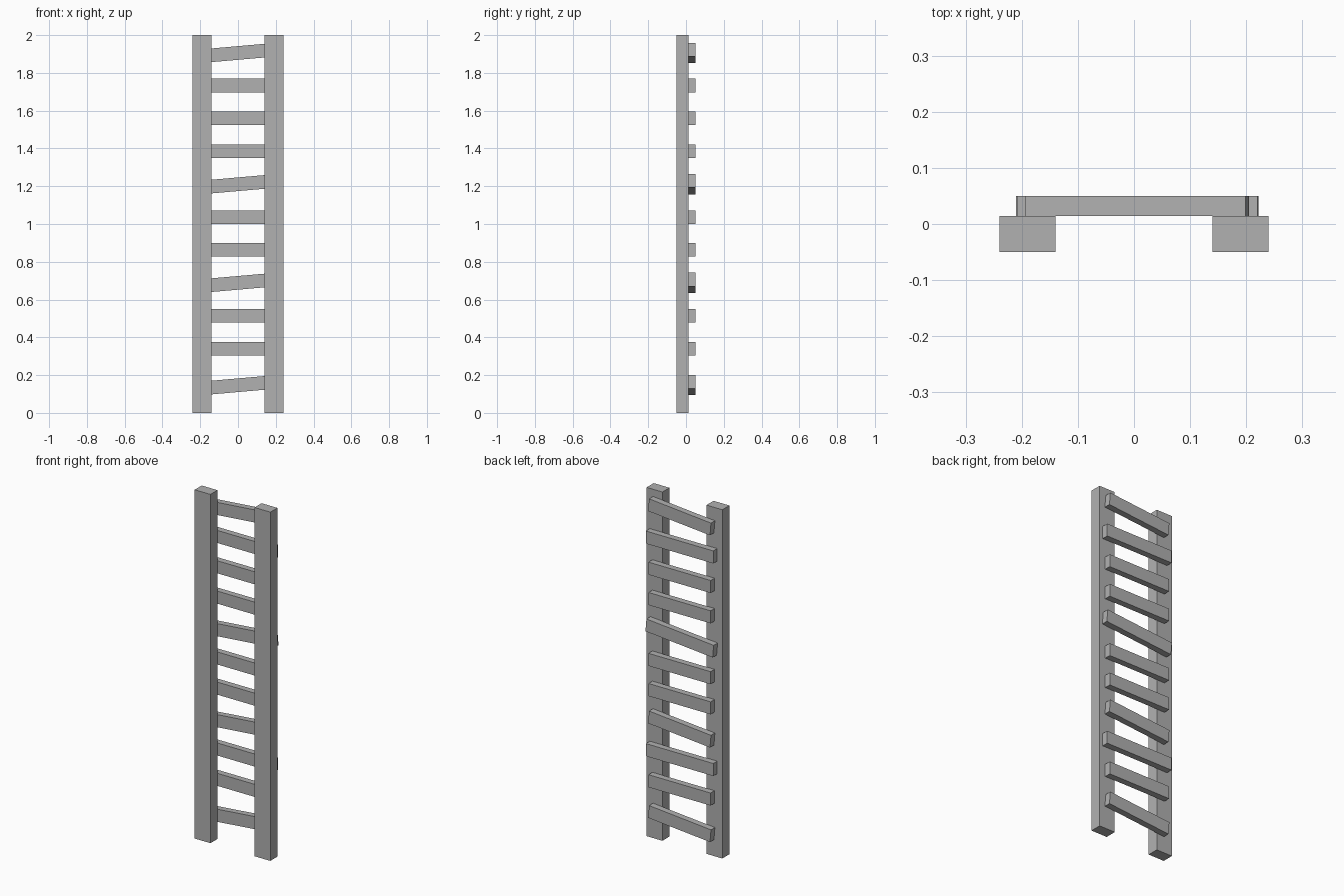
import bpy
from math import radians

if "Cube" in bpy.data.objects:
    bpy.data.objects.remove(bpy.data.objects["Cube"])

# Dark grey wood
grey = bpy.data.materials.new("dark_grey")
grey.diffuse_color = (0.44, 0.44, 0.44, 1.0)
grey.use_nodes = True
grey.node_tree.nodes["Principled BSDF"].inputs["Base Color"].default_value = grey.diffuse_color


def box(name, size, location, tilt=0.0):
    bpy.ops.mesh.primitive_cube_add(size=1, location=location)
    obj = bpy.context.object
    obj.name = name
    obj.scale = size
    bpy.ops.object.transform_apply(location=False, rotation=False, scale=True)
    obj.rotation_euler.y = -radians(tilt)
    obj.data.materials.append(grey)
    return obj


# Upright rails
for side, name in ((-1, "left_rail"), (1, "right_rail")):
    box(name, (0.10, 0.064, 2.0), (side * 0.19, -0.018, 1.0))

# Rungs nailed to the back: height, length, tilt in degrees
SHORT, LONG = 0.394, 0.428
rungs = [
    (0.147, SHORT, 5), (0.340, SHORT, 0), (0.514, LONG, 0),
    (0.689, SHORT, 5), (0.863, SHORT, 0), (1.036, SHORT, 0),
    (1.211, LONG, 5), (1.385, SHORT, 0), (1.559, SHORT, 0),
    (1.733, LONG, 0), (1.906, SHORT, 5),
]
for i, (z, length, tilt) in enumerate(rungs, 1):
    box(f"rung_{i:02d}", (length, 0.036, 0.072), (0.006, 0.032, z), tilt)
